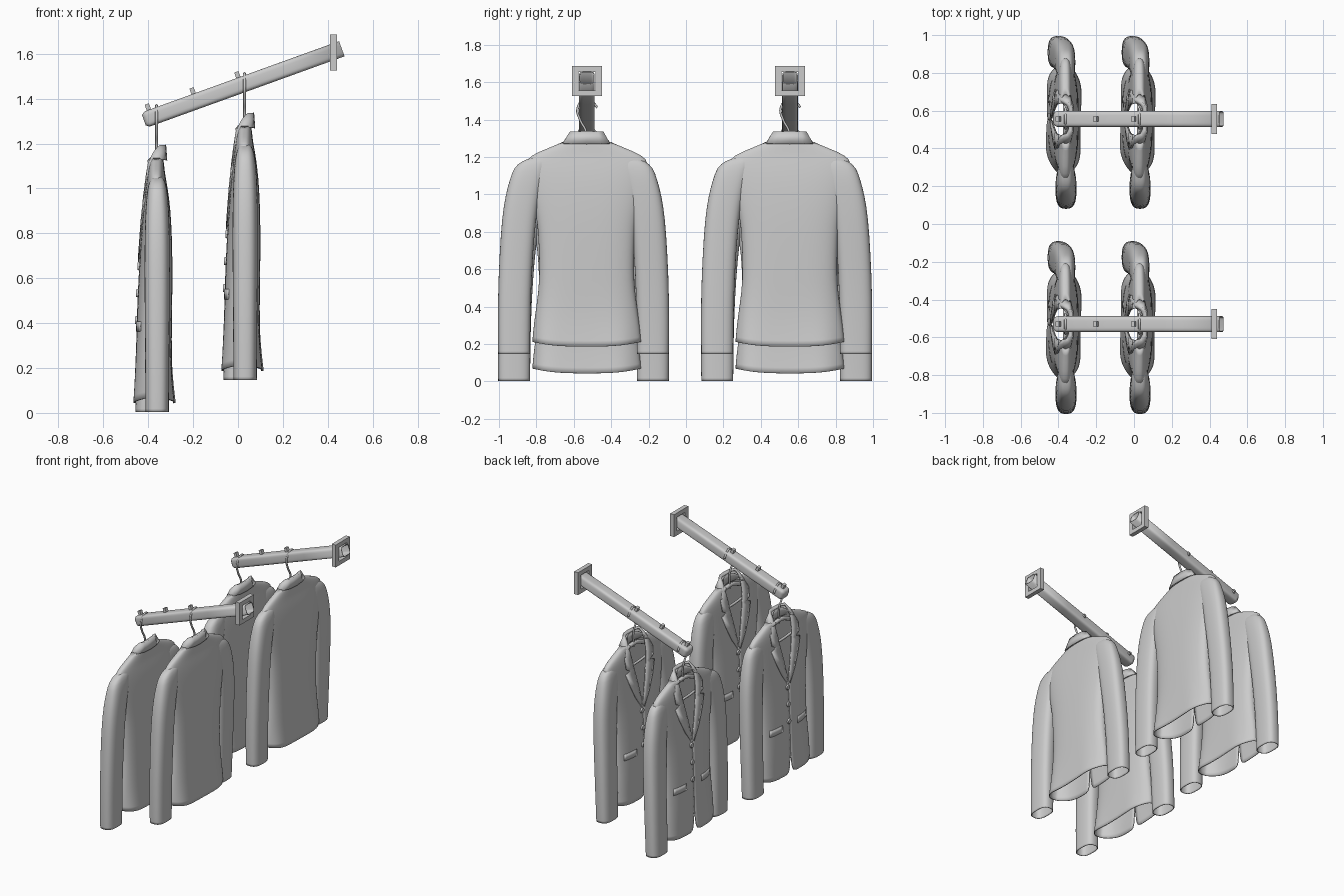
import bpy, bmesh
from math import sin, cos, pi, asin, sqrt, radians
from mathutils import Matrix, Vector

if "Cube" in bpy.data.objects:
    bpy.data.objects.remove(bpy.data.objects["Cube"])


def add(name, bm, smooth=True):
    bmesh.ops.recalc_face_normals(bm, faces=bm.faces[:])
    me = bpy.data.meshes.new(name)
    bm.to_mesh(me)
    bm.free()
    if smooth:
        me.shade_smooth()
    ob = bpy.data.objects.new(name, me)
    bpy.context.collection.objects.link(ob)
    return ob


def loft(name, rings, closed=True, cap_start=False, cap_end=False, thick=0.0, subsurf=0, smooth=True):
    bm = bmesh.new()
    rows = [[bm.verts.new(p) for p in r] for r in rings]
    n = len(rows[0])
    for a, b in zip(rows, rows[1:]):
        for i in range(n if closed else n - 1):
            j = (i + 1) % n
            bm.faces.new((a[i], a[j], b[j], b[i]))
    if cap_start:
        bm.faces.new(rows[0])
    if cap_end:
        bm.faces.new(rows[-1])
    ob = add(name, bm, smooth)
    if subsurf:
        m = ob.modifiers.new("smooth", 'SUBSURF')
        m.levels = m.render_levels = subsurf
    if thick:
        m = ob.modifiers.new("thickness", 'SOLIDIFY')
        m.thickness, m.offset = thick, 0
    return ob


def box(name, size, loc, rot):
    bm = bmesh.new()
    bmesh.ops.create_cube(bm, size=1, matrix=Matrix.Translation(loc) @ rot.to_4x4() @ Matrix.Diagonal((*size, 1)))
    return add(name, bm, False)


def wire(name, pts, r):
    cu = bpy.data.curves.new(name, 'CURVE')
    cu.dimensions, cu.bevel_depth, cu.bevel_resolution, cu.resolution_u = '3D', r, 2, 6
    cu.use_fill_caps = True
    sp = cu.splines.new('BEZIER')
    sp.bezier_points.add(len(pts) - 1)
    for b, p in zip(sp.bezier_points, pts):
        b.co, b.handle_left_type, b.handle_right_type = p, 'AUTO', 'AUTO'
    ob = bpy.data.objects.new(name, cu)
    bpy.context.collection.objects.link(ob)
    return ob


# Torso rows: height, half width, front x, back x, half opening at the front
TORSO = [(.04, .288, -.072, .112, .022), (.10, .284, -.068, .105, .01), (.20, .273, -.064, .096, 0),
         (.33, .255, -.058, .094, 0), (.45, .248, -.055, .096, 0), (.64, .255, -.046, .097, 0),
         (.73, .265, -.040, .096, .01), (.85, .29, -.032, .092, .04), (.95, .31, -.022, .083, .065),
         (1.02, .33, -.014, .072, .08), (1.06, .30, -.008, .064, .085), (1.10, .20, -.002, .06, .088),
         (1.13, .13, .004, .056, .09)]
P = .72
CY = .012


def section(z):
    for a, b in zip(TORSO, TORSO[1:]):
        if z <= b[0]:
            t = (z - a[0]) / (b[0] - a[0])
            return [u + (v - u) * t for u, v in zip(a, b)]
    return list(TORSO[-1])


def front_x(z, y):
    _, w, xf, xb, _ = section(z)
    s = min(1, (abs(y) / w) ** (1 / P))
    return (xf + xb) / 2 - (xb - xf) / 2 * sqrt(1 - s * s) ** P


def spow(v, p=P):
    return (abs(v) ** p) * (1 if v >= 0 else -1)


def make_jacket():
    parts = []
    # body shell, open down the front
    rings = []
    for z, w, xf, xb, e in TORSO:
        t0 = asin(min(1, (e / w) ** (1 / P)))
        fade = max(0, 1 - z / .5) ** 2
        ring = []
        for i in range(49):
            t = t0 + (2 * pi - 2 * t0) * i / 48
            x = (xf + xb) / 2 - (xb - xf) / 2 * spow(cos(t)) + .007 * sin(5 * t + 1) * fade
            ring.append((x, CY + w * spow(sin(t)), z + .03 * sin(t) ** 2 * fade))
        rings.append(ring)
    parts.append(loft("jacket_body", rings, closed=False, thick=.006, subsurf=1))

    # sleeves: height, centre |y|, half width, drift factor, half depth
    sl = [(0, .371, .083, 1, .05), (.02, .371, .084, 1, .05), (.30, .371, .086, .8, .052), (.55, .359, .087, .45, .054),
          (.727, .345, .089, .2, .054), (.85, .325, .09, .1, .052), (.95, .30, .092, 0, .047),
          (1.015, .281, .09, 0, .038), (1.045, .262, .065, 0, .024), (1.052, .25, .02, 0, .008)]
    for side, name, drift in ((-1, "sleeve_left", .0), (1, "sleeve_right", -.045)):
        rings = [[(.032 + drift * k - d * spow(cos(a)), side * y - .005 + hw * spow(sin(a)),
                   z - (.2 * side * hw * sin(a) if z > .9 else 0))
                  for a in [2 * pi * i / 24 for i in range(24)]] for z, y, hw, k, d in sl]
        parts.append(loft(name, rings, cap_end=True, thick=.005, subsurf=1))

    # lapels and collar: one folded strip, given as inner, fold and outer edge of one half
    fx = lambda z, y, o: (front_x(z, y) - o, y, z)
    lapel = [((.69, .0), (.67, .012)), ((.76, .016), (.76, .075)), ((.85, .038), (.86, .125)), ((.93, .058), (.95, .16)),
             ((.965, .066), (.965, .115)), ((.98, .07), (.985, .15)), ((1.03, .078), (1.045, .155))]
    half = []
    for (za, ya), (zb, yb) in lapel:
        half.append([fx(za, ya, .004), fx((za + zb) / 2, (ya + yb) / 2, .008), fx(zb, yb, .006)])
    half += [[(.0, .086, 1.10), (-.008, .108, 1.105), (.008, .145, 1.095)],
             [(.015, .084, 1.15), (.015, .104, 1.155), (.03, .132, 1.118)],
             [(.035, .076, 1.18), (.045, .088, 1.188), (.056, .122, 1.126)],
             [(.045, .055, 1.182), (.066, .06, 1.188), (.07, .07, 1.124)],
             [(.047, 0, 1.182), (.07, 0, 1.19), (.074, 0, 1.122)]]
    full = [[(x, CY + y, z) for x, y, z in r] for r in half]
    full += [[(x, CY - y, z) for x, y, z in r] for r in half[-2::-1]]
    parts.append(loft("collar_and_lapels", full, closed=False, thick=.006))
    # collar stand inside the fold
    stand = []
    for i in range(17):
        t = 2 * pi * .62 * (i / 16 - .5)
        stand.append([(.008 + .045 * cos(t), CY + .115 * sin(t), 1.11),
                      (.006 + .04 * cos(t), CY + .085 * sin(t), 1.115 + .065 * max(0, .35 + .65 * cos(t)))])
    parts.append(loft("collar_stand", stand, closed=False, thick=.005))

    # buttons
    for i, z in enumerate((.65, .53, .41)):
        bm = bmesh.new()
        bmesh.ops.create_cone(bm, cap_ends=True, segments=16, radius1=.02, radius2=.016, depth=.012,
                              matrix=Matrix.Translation((front_x(z, .012) - .005, CY + .012, z)) @ Matrix.Rotation(-pi / 2, 4, 'Y'))
        parts.append(add(f"button_{i + 1}", bm, False))
    # pocket flaps following the front
    for s, name in ((1, "pocket_flap_right"), (-1, "pocket_flap_left")):
        rings = []
        for i in range(7):
            y = .085 + .12 * i / 6
            rings.append([(front_x(z, y) - .004, CY + s * y, z) for z in (.405, .36)])
        parts.append(loft(name, rings, closed=False, thick=.005))

    # hanger: hook, shoulder arms and cross bar
    parts.append(wire("hanger_hook", [(.029, .008, 1.08), (.029, .008, 1.19), (.029, -.022, 1.25), (.029, -.036, 1.315),
                                      (.029, .013, 1.366), (.029, .055, 1.335), (.029, .068, 1.318)], .0065))
    parts.append(wire("hanger_arms", [(.025, CY - .28, .99), (.029, CY - .14, 1.06), (.029, CY, 1.105),
                                      (.029, CY + .14, 1.06), (.025, CY + .28, .99)], .014))
    parts.append(wire("hanger_bar", [(.025, CY - .28, .985), (.027, CY, .955), (.025, CY + .28, .985)], .009))
    return parts


def make_rack():
    parts = []
    tilt = radians(19.85)
    M = Matrix.Translation((-.40, .013, 1.311)) @ Matrix.Rotation(-tilt, 4, 'Y')
    # sloping hollow arm, rounded square section with a rounded lower tip
    rings = []
    for s, k in ((-.018, .7), (-.008, .93), (.0, 1), (.3, 1), (.6, 1), (.917, 1)):
        rings.append([M @ Vector((s, .039 * k * spow(cos(a), .4), .033 * k * spow(sin(a), .4)))
                      for a in [2 * pi * (i + .5) / 24 for i in range(24)]])
    parts.append(loft("rack_arm", rings, cap_start=True, thick=.006))
    # stop pegs
    for i, s in enumerate((.016, .228, .44)):
        loc = M @ Vector((s, 0, .045))
        parts.append(box(f"stop_peg_{i + 1}", (.02, .026, .036), loc, Matrix.Rotation(-tilt, 3, 'Y')))
    # square mounting frame
    frame = [[(x, .013 + a * hy, 1.605 + b * hz) for a, b in ((-1, -1), (1, -1), (1, 1), (-1, 1))]
             for x, hy, hz in ((.409, .08, .08), (.44, .08, .08), (.44, .045, .05), (.409, .045, .05), (.409, .08, .08))]
    ob = loft("mounting_frame", frame, smooth=False)
    m = ob.modifiers.new("join_edges", 'WELD')
    m.merge_threshold = .0005
    parts.append(ob)
    return parts


def place(parts, spots):
    for ob in parts:
        for loc in spots[1:]:
            c = ob.copy()
            c.location = loc
            bpy.context.collection.objects.link(c)
        ob.location = spots[0]


# two racks, each carrying two jackets
D = .543
place(make_jacket(), [(dx, y, dz) for y in (-D, D) for dx, dz in ((0, .146), (-.392, .003))])
place(make_rack(), [(0, -D, 0), (0, D, 0)])
